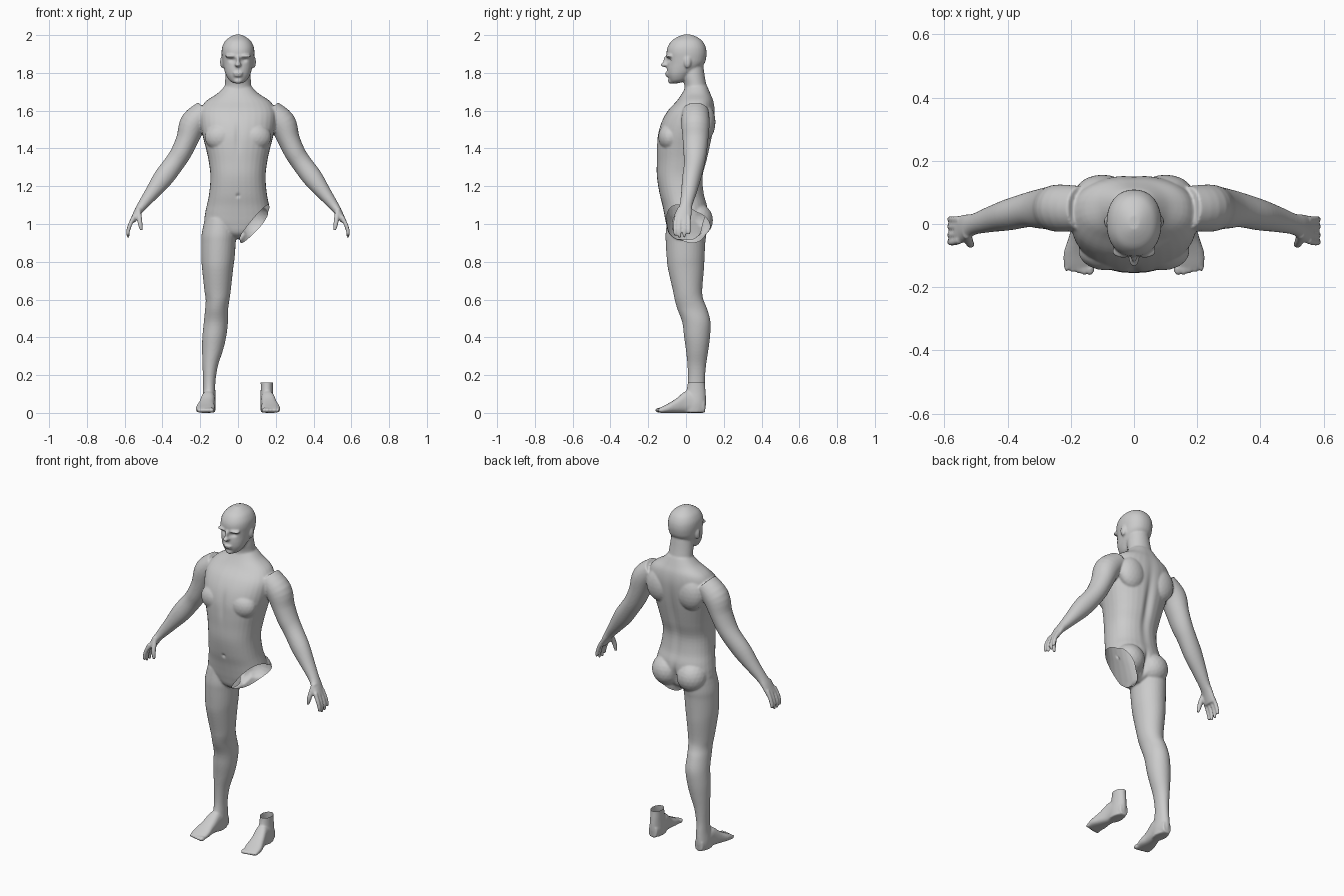
import bpy, bmesh, math
from mathutils import Vector, Matrix

bm = bmesh.new()


def spline(rows, n=4):
    """Catmull-Rom interpolation of number rows."""
    out = []
    for i in range(len(rows) - 1):
        p0, p1 = rows[max(i - 1, 0)], rows[i]
        p2, p3 = rows[i + 1], rows[min(i + 2, len(rows) - 1)]
        for k in range(n):
            t = k / n
            out.append([0.5 * (2 * b + (c - a) * t + (2 * a - 5 * b + 4 * c - d) * t * t
                               + (3 * b - a - 3 * c + d) * t ** 3)
                        for a, b, c, d in zip(p0, p1, p2, p3)])
    out.append(list(rows[-1]))
    return out


def loft(rings, power=2.0, n=32):
    """Closed skin through (centre, u axis, v axis) superellipse rings."""
    loops = []
    for c, u, v in rings:
        loop = []
        for k in range(n):
            a = math.tau * k / n
            ca, sa = math.cos(a), math.sin(a)
            pu = math.copysign(abs(ca) ** (2 / power), ca)
            pv = math.copysign(abs(sa) ** (2 / power), sa)
            loop.append(bm.verts.new(c + u * pu + v * pv))
        loops.append(loop)
    for a, b in zip(loops, loops[1:]):
        for k in range(n):
            j = (k + 1) % n
            bm.faces.new((a[k], a[j], b[j], b[k]))
    bm.faces.new(loops[0])
    bm.faces.new(loops[-1])


def stack(rows, power=2.0):
    """Rows of z, centre x, half width, front y, back y."""
    loft([(Vector((cx, (f + b) / 2, z)), Vector((w, 0, 0)), Vector((0, (b - f) / 2, 0)))
          for z, cx, w, f, b in spline(rows)], power)


def tube(rows):
    """Rows of x, y, z, radius across, radius along y."""
    rows = spline(rows)
    pts = [Vector(r[:3]) for r in rows]
    rings = []
    for i, r in enumerate(rows):
        d = pts[min(i + 1, len(pts) - 1)] - pts[max(i - 1, 0)]
        u = Vector((0, 1, 0)).cross(d).normalized()
        rings.append((pts[i], u * r[3], Vector((0, r[4], 0))))
    loft(rings)


def blob(c, r):
    m = Matrix.Translation(c) @ Matrix.Diagonal((*r, 1))
    bmesh.ops.create_icosphere(bm, subdivisions=3, radius=1, matrix=m)


# torso
stack([(.92, 0, .03, -.05, .04), (.95, 0, .09, -.09, .08), (1.0, 0, .172, -.105, .105),
       (1.05, 0, .175, -.115, .115), (1.1, 0, .165, -.125, .112), (1.16, 0, .153, -.14, .096),
       (1.25, 0, .146, -.154, .09), (1.33, 0, .155, -.155, .11), (1.4, 0, .17, -.155, .126),
       (1.47, 0, .188, -.15, .14), (1.54, 0, .2, -.13, .15), (1.6, 0, .2, -.096, .153),
       (1.65, 0, .17, -.05, .146), (1.69, 0, .11, -.022, .13), (1.73, 0, .07, 0, .113)], 2.3)
# neck and head
stack([(1.64, 0, .09, -.03, .13), (1.72, 0, .072, -.008, .112), (1.78, 0, .067, -.02, .1),
       (1.85, 0, .06, -.03, .09)])
stack([(1.745, 0, .022, -.08, -.04), (1.76, 0, .046, -.088, 0), (1.79, 0, .064, -.098, .03),
       (1.82, 0, .074, -.101, .07), (1.85, 0, .081, -.099, .098), (1.88, 0, .085, -.1, .107),
       (1.91, 0, .087, -.103, .109), (1.94, 0, .083, -.096, .103), (1.97, 0, .067, -.076, .086),
       (1.99, 0, .042, -.045, .058), (2.002, 0, .018, -.018, .028)], 2.2)
# nose, lips, chin
blob((0, -.107, 1.843), (.017, .028, .013))
blob((0, -.102, 1.865), (.010, .019, .028))
blob((0, -.099, 1.799), (.027, .013, .007))
blob((0, -.097, 1.786), (.023, .012, .007))
blob((0, -.080, 1.758), (.024, .016, .016))
# brow, ear, chest, shoulder blade, buttock
blob((.034, -.086, 1.889), (.036, .022, .010))
blob((.084, .008, 1.857), (.011, .019, .032))
blob((.088, -.085, 1.46), (.088, .062, .075))
blob((.1, .1, 1.54), (.085, .056, .1))
blob((.082, .056, 1.02), (.088, .087, .09))
# arm and palm
tube([(.17, .05, 1.6, .06, .07), (.235, .05, 1.535, .071, .075), (.268, .05, 1.45, .059, .068),
      (.3, .048, 1.38, .055, .062), (.335, .045, 1.325, .053, .055), (.395, .03, 1.245, .053, .05),
      (.455, .015, 1.165, .039, .041), (.505, 0, 1.1, .027, .034), (.53, -.01, 1.065, .021, .041),
      (.557, -.02, 1.015, .015, .046)])
# fingers and thumb
for y, drop in ((-.058, .005), (-.034, -.006), (-.009, -.004), (.015, .012)):
    tube([(.55, y * .9, 1.04, .012, .011), (.572, y, .995, .011, .0105),
          (.582, y, .96, .010, .0095), (.581, y, .933 + drop, .007, .007)])
tube([(.53, -.03, 1.085, .014, .016), (.522, -.055, 1.03, .014, .014),
      (.517, -.064, .995, .012, .012), (.512, -.066, .965, .007, .007)])
# leg
stack([(1.03, .095, .08, -.098, .11), (.95, .1, .092, -.108, .108), (.9, .103, .091, -.107, .102),
       (.82, .106, .088, -.102, .098), (.76, .108, .082, -.095, .095), (.65, .108, .07, -.07, .086),
       (.6, .108, .063, -.06, .092), (.55, .113, .061, -.046, .112), (.48, .117, .064, -.02, .13),
       (.4, .126, .063, -.01, .127), (.33, .135, .055, 0, .118), (.25, .147, .041, .008, .106),
       (.17, .152, .033, .01, .1), (.11, .153, .033, 0, .104), (.05, .155, .037, -.02, .106),
       (.002, .155, .034, -.02, .1)])
# foot
loft([(Vector((cx, y, h / 2)), Vector((w, 0, 0)), Vector((0, 0, h / 2)))
      for y, cx, w, h in spline([(.1, .153, .026, .07), (.05, .154, .036, .1), (0, .158, .037, .115),
                                 (-.05, .167, .042, .077), (-.09, .172, .05, .052),
                                 (-.125, .175, .048, .034), (-.14, .176, .042, .026)])], 2.6)
for i in range(5):
    blob((.139 + .0185 * i, -.141 + .004 * max(i - 1, 0), .014),
         (.014 if i == 0 else .0095, .022, .014 - .0007 * i))

# mirror everything to the other side
dup = bmesh.ops.duplicate(bm, geom=bm.verts[:] + bm.edges[:] + bm.faces[:])
for v in dup["geom"]:
    if isinstance(v, bmesh.types.BMVert):
        v.co.x = -v.co.x
bmesh.ops.recalc_face_normals(bm, faces=bm.faces[:])

# fuse into one skin
mesh = bpy.data.meshes.new("body")
bm.to_mesh(mesh)
bm.free()
body = bpy.data.objects.new("body", mesh)
bpy.context.collection.objects.link(body)
rm = body.modifiers.new("fuse", 'REMESH')
rm.mode, rm.voxel_size = 'VOXEL', .0055
sm = body.modifiers.new("relax", 'SMOOTH')
sm.factor, sm.iterations = .5, 5
skin = bpy.data.meshes.new_from_object(body.evaluated_get(bpy.context.evaluated_depsgraph_get()))
body.modifiers.clear()

# sculpted hollows: eye sockets, spine, breastbone, navel, buttock cleft
dents = [((.032, -.09, 1.868), (.016, .03, .011), .011),
         ((-.032, -.09, 1.868), (.016, .03, .011), .011),
         ((0, .13, 1.36), (.022, .07, .2), -.014),
         ((0, -.15, 1.46), (.016, .05, .08), .007),
         ((0, -.14, 1.15), (.009, .04, .01), .008),
         ((0, .12, 1.0), (.013, .06, .06), -.02)]
for v in skin.vertices:
    x, y, z = v.co
    for c, r, dy in dents:
        q = ((x - c[0]) / r[0]) ** 2 + ((y - c[1]) / r[1]) ** 2 + ((z - c[2]) / r[2]) ** 2
        if q < 9:
            v.co.y += dy * math.exp(-q)

# remove the left leg between the slanted hip cut and the ankle
bm = bmesh.new()
bm.from_mesh(skin)
hip, out = Vector((.09, 0, 1.0)), Vector((.17, -.054, -.14)).normalized()
ankle = .16


def region(f):
    c = f.calc_center_median()
    return 0 < c.x < .3 and c.z < 1.15


for co, no in ((hip, out), (Vector((0, 0, ankle)), Vector((0, 0, 1)))):
    fs = [f for f in bm.faces if region(f)]
    geom = list({g for f in fs for g in (*f.verts, *f.edges)}) + fs
    bmesh.ops.bisect_plane(bm, geom=geom, plane_co=co, plane_no=no, dist=1e-5)
gone = [f for f in bm.faces if region(f) and (f.calc_center_median() - hip).dot(out) > 0
        and f.calc_center_median().z > ankle]
bmesh.ops.delete(bm, geom=gone, context='FACES')


def is_foot(f):
    c = f.calc_center_median()
    return c.x > 0 and c.z < ankle


# split into body and loose left foot
foot = bpy.data.objects.new("left_foot", bpy.data.meshes.new("left_foot"))
bpy.context.collection.objects.link(foot)
for ob, keep in ((body, False), (foot, True)):
    part = bm.copy()
    bmesh.ops.delete(part, geom=[f for f in part.faces if is_foot(f) != keep], context='FACES')
    for f in part.faces:
        f.smooth = True
    part.to_mesh(ob.data)
    part.free()
bm.free()
